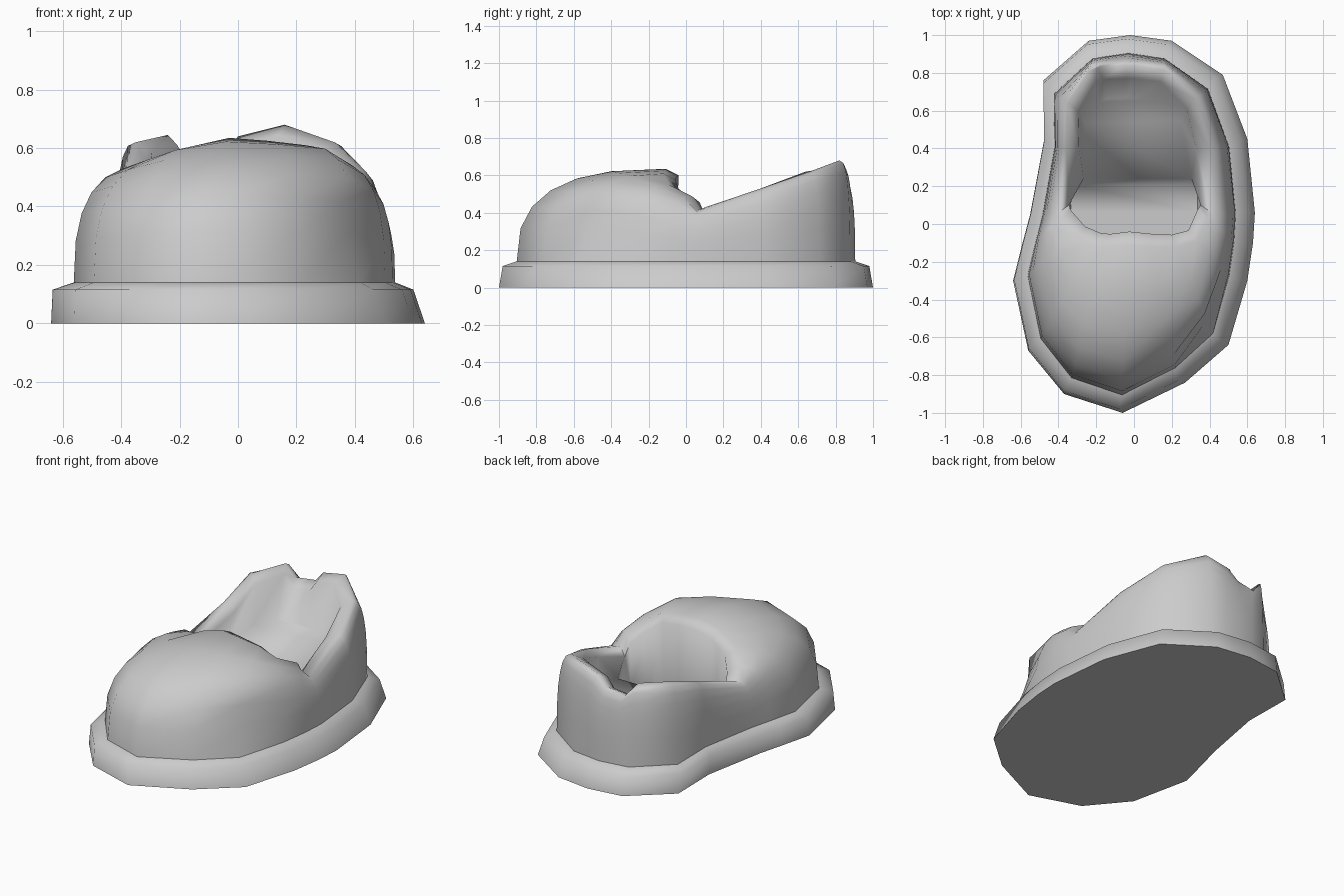
import bpy
import bmesh
import math
from mathutils import Vector

cube = bpy.data.objects.get("Cube")
if cube:
    bpy.data.objects.remove(cube, do_unlink=True)

# Sole outline, counterclockwise from the toe
outline = [(-.06, -1), (.27, -.84), (.5, -.64), (.6, -.3), (.63, -.1), (.64, .06),
           (.6, .45), (.47, .79), (.2, .97), (.09, .985), (-.02, 1), (-.13, .985),
           (-.24, .97), (-.48, .76), (-.475, .45), (-.55, .05), (-.59, -.1),
           (-.64, -.3), (-.56, -.67), (-.37, -.9)]

# Ridge around the foot opening, one point per outline point
ridge = [(-.03, -.11, .635), (.1, -.12, .625), (.23, -.12, .61), (.33, -.09, .55),
         (.39, .03, .49), (.41, .06, .415), (.4, .4, .53), (.33, .66, .62),
         (.16, .82, .68), (0, .84, .64), (-.05, .84, .58), (-.19, .83, .565),
         (-.24, .81, .645), (-.35, .64, .62), (-.36, .4, .53), (-.4, .06, .415),
         (-.39, .03, .49), (-.3, -.07, .54), (-.21, -.11, .57), (-.15, -.12, .605)]
COUNT = len(outline)
HALF = COUNT // 2

fabric = bpy.data.materials.new("grey_fabric")
fabric.use_nodes = True
grey = (.6, .6, .6, 1)
fabric.diffuse_color = grey
fabric.node_tree.nodes["Principled BSDF"].inputs["Base Color"].default_value = grey


def outline_ring(sx, sy, z, shift=0):
    return [Vector((x * sx + shift, y * sy, z)) for x, y in outline]


def loft(name, rings, cap_first=False, floor_last=False):
    """Skin a stack of closed rings into one smooth object."""
    bm = bmesh.new()
    loops = [[bm.verts.new(p) for p in ring] for ring in rings]
    for low, high in zip(loops, loops[1:]):
        for i in range(COUNT):
            j = (i + 1) % COUNT
            bm.faces.new((low[i], low[j], high[j], high[i]))
    if cap_first:
        bm.faces.new(loops[0][::-1])
    if floor_last:
        # Strips across the floor from right to left
        last = loops[-1]
        bm.faces.new((last[0], last[1], last[-1]))
        for i in range(1, HALF - 1):
            bm.faces.new((last[i], last[i + 1], last[-i - 1], last[-i]))
        bm.faces.new((last[HALF - 1], last[HALF], last[HALF + 1]))
    bmesh.ops.recalc_face_normals(bm, faces=bm.faces)
    mesh = bpy.data.meshes.new(name)
    bm.to_mesh(mesh)
    bm.free()
    mesh.materials.append(fabric)
    obj = bpy.data.objects.new(name, mesh)
    bpy.context.collection.objects.link(obj)
    bpy.ops.object.select_all(action="DESELECT")
    obj.select_set(True)
    bpy.context.view_layer.objects.active = obj
    bpy.ops.object.shade_smooth_by_angle(angle=math.radians(85))


# Sole: flat slab with a narrow shelf around the upper
wall = outline_ring(.86, .905, .14, -.012)
loft("sole", [outline_ring(1, 1, 0), outline_ring(.965, .98, .115, -.017), wall],
     cap_first=True)

# Upper: rounded toe and heel walls rising to the ridge
top = [Vector(p) for p in ridge]
rings = []
STEPS = 6
for s in range(STEPS + 1):
    t = s / STEPS * math.pi / 2
    inward = 1 - max(math.cos(t), 0) ** .75
    upward = math.sin(t) ** .76
    ring = []
    for low, high in zip(wall, top):
        p = low.lerp(high, inward)
        p.z = low.z + (high.z - low.z) * upward
        ring.append(p)
    rings.append(ring)

# Pressed-in fold on the left of the toe
for ring in rings[1:3]:
    ring[2] += Vector((-.04, .04, 0))

# Rolled lip just inside the ridge
centre = Vector((0, .35, 0))
lip = []
for p in top:
    toward = (centre - p).to_2d().normalized() * .07
    lip.append(p + Vector((toward.x, toward.y, -.035)))
rings.append(lip)

# Lining: wide heel bed, with a step down to the toe end
bed = []
for i, p in enumerate(lip):
    column = min(i, COUNT - i)
    if column < 5:
        bed.append(Vector((p.x, p.y - .01, .17)))
    elif column == 5:
        bed.append(Vector((p.x * .95, .21, .17)))
    elif column == 6:
        bed.append(Vector((p.x * .92, .24, .31)))
    else:
        bed.append(Vector((p.x * .88, .35 + (p.y - .35) * .75, .37)))
rings.append(bed)
loft("upper", rings, floor_last=True)
